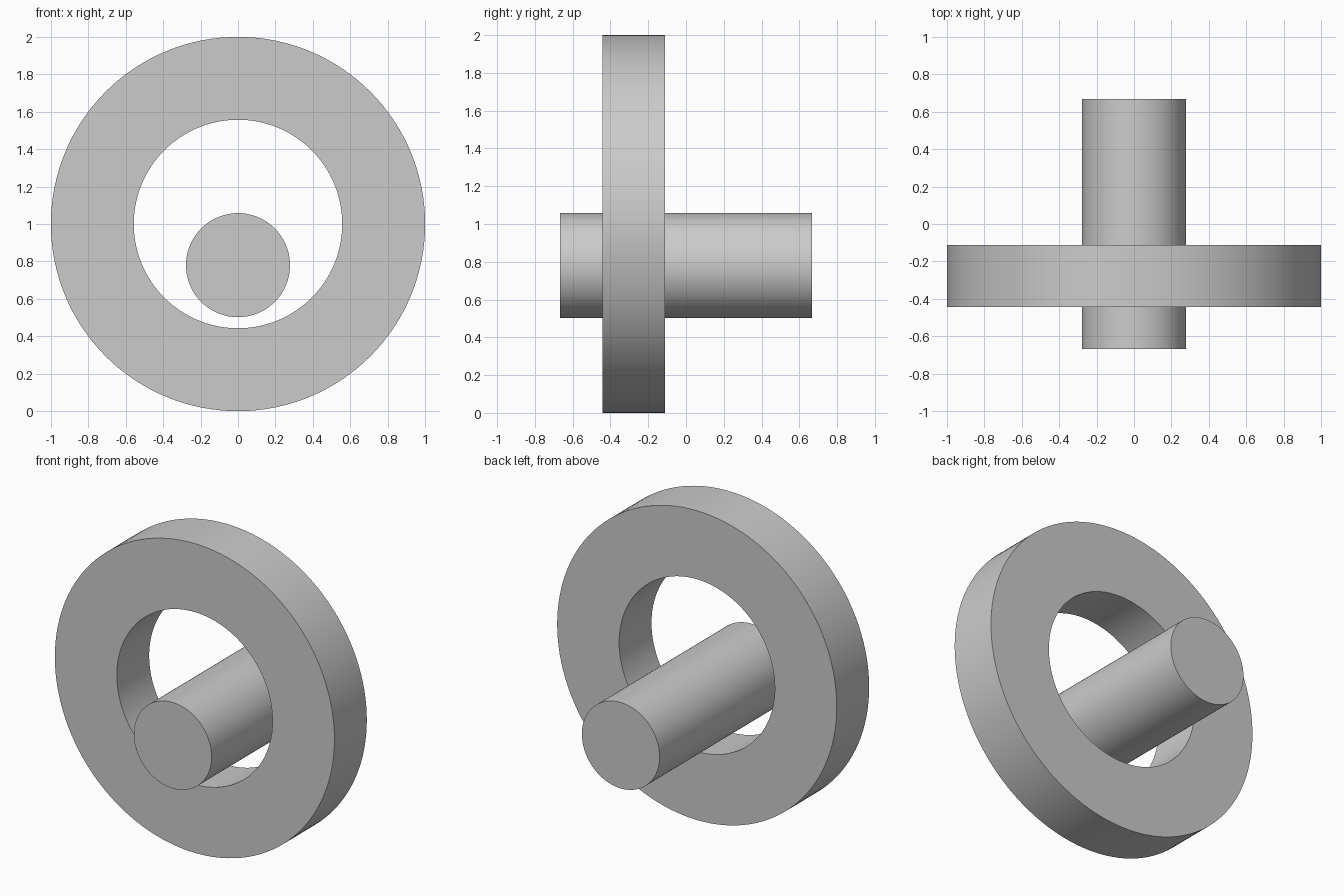
import bpy
import bmesh
from math import pi, radians
from mathutils import Vector

cube = bpy.data.objects.get("Cube")
if cube:
    bpy.data.objects.remove(cube, do_unlink=True)

# Single plain grey
grey = bpy.data.materials.new("light_grey")
grey.use_nodes = True
colour = (0.6, 0.6, 0.6, 1)
grey.diffuse_color = colour
grey.node_tree.nodes["Principled BSDF"].inputs["Base Color"].default_value = colour


def finish(obj):
    """Assign the material and smooth the curved walls, keeping rims sharp."""
    obj.data.materials.append(grey)
    bpy.ops.object.select_all(action="DESELECT")
    obj.select_set(True)
    bpy.context.view_layer.objects.active = obj
    bpy.ops.object.shade_smooth_by_angle(angle=radians(30))


def ring(name, outer, inner, y_front, y_back, z):
    """Revolve a rectangular section about the y axis."""
    bm = bmesh.new()
    section = [(inner, y_front), (outer, y_front), (outer, y_back), (inner, y_back)]
    verts = [bm.verts.new((r, y, 0)) for r, y in section]
    edges = [bm.edges.new((verts[i], verts[i - 1])) for i in range(4)]
    bmesh.ops.spin(bm, geom=verts + edges, cent=Vector(), axis=Vector((0, 1, 0)),
                   angle=2 * pi, steps=128, use_merge=True)
    bmesh.ops.remove_doubles(bm, verts=bm.verts[:], dist=0.0001)
    bmesh.ops.recalc_face_normals(bm, faces=bm.faces[:])
    mesh = bpy.data.meshes.new(name)
    bm.to_mesh(mesh)
    bm.free()
    obj = bpy.data.objects.new(name, mesh)
    obj.location.z = z
    bpy.context.collection.objects.link(obj)
    finish(obj)


# Flat ring standing upright
ring("ring", 1.0, 0.557, -0.443, -0.112, 1.0)

# Solid rod passing through the ring, below its centre
bpy.ops.mesh.primitive_cylinder_add(vertices=96, radius=0.278, depth=1.334,
                                    location=(0, 0, 0.78), rotation=(pi / 2, 0, 0))
rod = bpy.context.object
rod.name = "rod"
finish(rod)
